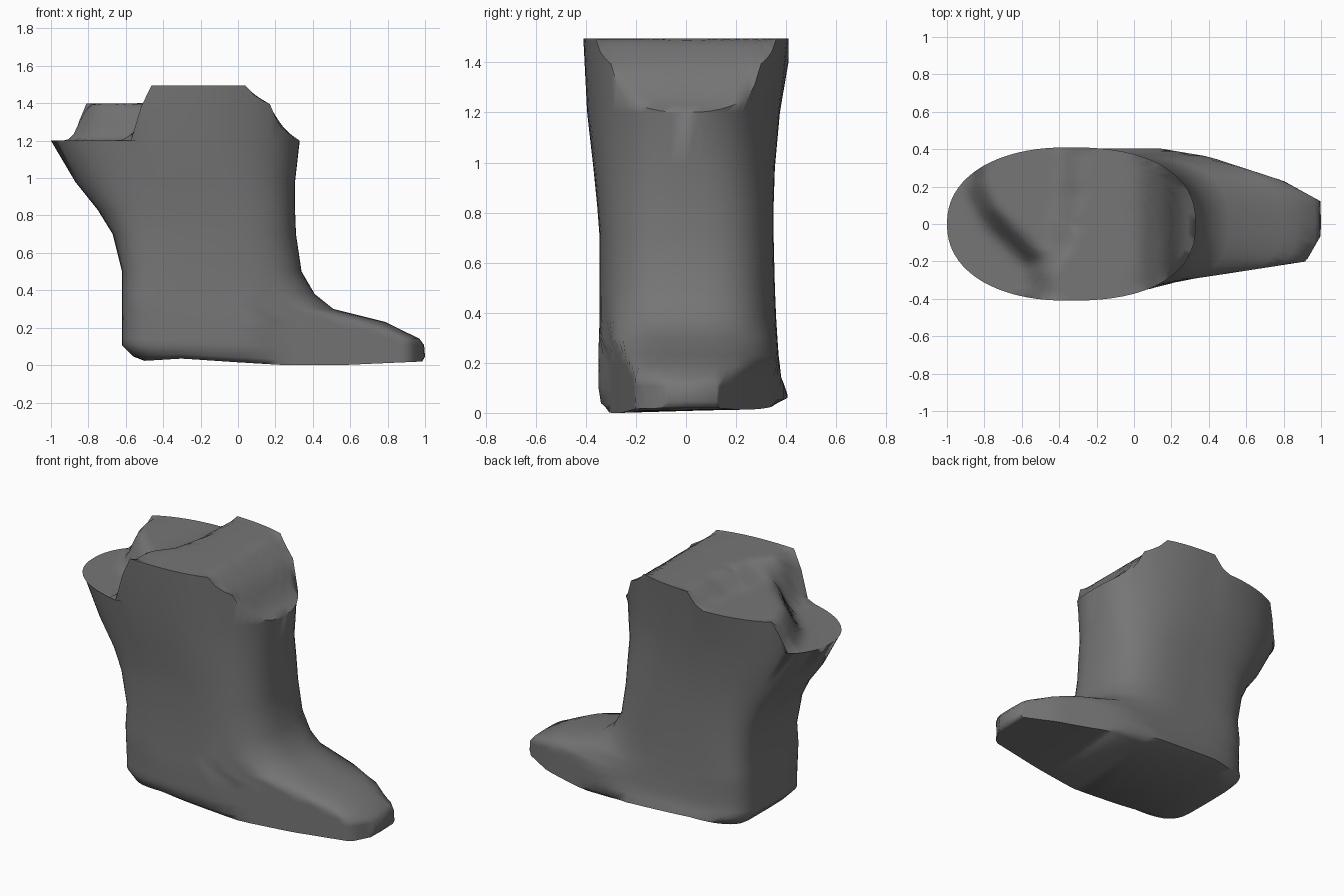
import bpy, bmesh
from math import cos, sin, pi

if "Cube" in bpy.data.objects:
    bpy.data.objects.remove(bpy.data.objects["Cube"])

N = 72        # points around each cross-section
CAP = 16      # concentric steps across the closed top


def lerp(pts, x):
    """Piecewise-linear lookup."""
    if x <= pts[0][0]:
        return pts[0][1]
    for (a, p), (b, q) in zip(pts, pts[1:]):
        if x <= b:
            return p + (q - p) * (x - a) / (b - a)
    return pts[-1][1]


def step(x, a, b):
    t = min(1, max(0, (x - a) / (b - a)))
    return t * t * (3 - 2 * t)


# Plan outline of the foot, tapering to a blunt toe
FOOT_NEAR = [(0.05, -0.36), (0.2, -0.31), (0.5, -0.265), (0.92, -0.2), (1, -0.06)]
FOOT_FAR = [(0.1, 0.41), (0.4, 0.36), (0.8, 0.23), (1, 0.12)]


def outline(x0, x1, y0, y1, cx, nf, nb):
    """Rounded section: nf / nb set how square the toe and heel ends are."""
    pts = []
    for i in range(N):
        t = 2 * pi * i / N
        c = cos(t)
        x = cx + c * ((x1 - cx) if c > 0 else (cx - x0))
        n = nf if c > 0 else nb
        w = max(0, 1 - abs(c) ** n) ** (1 / n)
        if abs(sin(t)) < 1e-6:
            w = 0
        if sin(t) >= 0:
            y = min(y1 * w, lerp(FOOT_FAR, x)) if x > 0.1 else y1 * w
        else:
            y = max(y0 * w, lerp(FOOT_NEAR, x)) if x > 0.05 else y0 * w
        pts.append((x, y))
    return pts


# Slouched top: high flat saddle, front dip, half-height fold and low back
FRONT = [(0.04, 1.495), (0.1, 1.43), (0.18, 1.39), (0.22, 1.27), (0.33, 1.2)]
VALLEY = [(-0.84, 0.2), (-0.78, 0.06), (-0.52, -0.2)]
SADDLE = [(-0.41, -0.5), (-0.25, -0.45), (-0.12, -0.3), (0.16, -0.24), (0.42, -0.32)]


def top_height(x, y):
    if x > 0.04:
        return lerp(FRONT, x)
    edge = lerp(SADDLE, y)
    ramp = 0.05 + 0.15 * step(y, -0.4, -0.1) * step(-y, -0.42, -0.15)
    fold = step(x, -0.89, -0.81) * step(y - lerp(VALLEY, x), -0.08, 0.06)
    low = 1.2 + 0.2 * fold
    return low + (1.495 - low) * step(x, edge - ramp, edge)


# Levels: z, back, front, near, far, widest x, front squareness, back squareness
LEVELS = [
    (0.00, -0.50, 0.985, -0.31, 0.34, 0.05, 6, 4),
    (0.03, -0.56, 1.00, -0.34, 0.405, 0.05, 6, 5),
    (0.10, -0.62, 0.995, -0.35, 0.39, 0.05, 4.5, 5),
    (0.14, -0.62, 0.97, -0.35, 0.38, 0.05, 3.4, 5),
    (0.19, -0.62, 0.87, -0.35, 0.375, 0.02, 2.9, 5),
    (0.23, -0.62, 0.79, -0.35, 0.37, 0.0, 2.6, 5),
    (0.30, -0.62, 0.51, -0.348, 0.365, -0.1, 2.7, 5),
    (0.38, -0.62, 0.41, -0.345, 0.36, -0.15, 2.8, 5),
    (0.50, -0.62, 0.34, -0.345, 0.355, -0.15, 2.9, 4.5),
    (0.70, -0.67, 0.31, -0.345, 0.35, -0.18, 2.9, 4),
    (0.83, -0.75, 0.305, -0.355, 0.35, -0.2, 2.8, 3.2),
    (0.98, -0.87, 0.305, -0.37, 0.355, -0.28, 2.6, 2.6),
    (1.20, -1.00, 0.33, -0.395, 0.375, -0.35, 2.4, 2.2),
]

bm = bmesh.new()
rings = []

# Foot and shaft, with a slight rocker along the sole
SOLE = [(-0.55, 0.02), (-0.3, 0.035), (0, 0.015), (0.25, 0), (0.55, 0), (1, 0.02)]
for z, *shape in LEVELS:
    near_sole = max(0, 1 - z / 0.15)
    rings.append([bm.verts.new((x, y, z + near_sole * (lerp(SOLE, x) + 0.03 * step(y, 0.2, 0.4))))
                  for x, y in outline(*shape)])

# Wavy rim, then shrinking rings that close the top
rim = outline(-1.0, 0.33, -0.41, 0.41, -0.35, 2.4, 2.2)
for k in range(CAP):
    f = 1 - k / CAP
    ring = []
    for x, y in rim:
        px, py = -0.35 + (x + 0.35) * f, y * f
        ring.append(bm.verts.new((px, py, top_height(px, py))))
    rings.append(ring)

# Skin neighbouring rings, then close the sole and the middle of the top
for a, b in zip(rings, rings[1:]):
    for i in range(N):
        j = (i + 1) % N
        bm.faces.new((a[i], a[j], b[j], b[i]))
middle = bm.verts.new((-0.35, 0, top_height(-0.35, 0)))
for i in range(N):
    bm.faces.new((rings[-1][i], rings[-1][(i + 1) % N], middle))
for i in range(N // 2):
    quad = [rings[0][i], rings[0][i + 1], rings[0][-i - 1], rings[0][-i % N]]
    quad = list(dict.fromkeys(quad))
    if len(quad) > 2:
        bm.faces.new(quad)

# Soften the folds of the top
inner = [v for ring in rings[-CAP + 1:] for v in ring] + [middle]
for _ in range(2):
    bmesh.ops.smooth_vert(bm, verts=inner, factor=0.5, use_axis_z=True)

bmesh.ops.remove_doubles(bm, verts=bm.verts, dist=0.0005)
bmesh.ops.recalc_face_normals(bm, faces=bm.faces)
mesh = bpy.data.meshes.new("boot")
bm.to_mesh(mesh)
bm.free()

# Dark grey leather
leather = bpy.data.materials.new("dark_leather")
leather.diffuse_color = (0.18, 0.18, 0.18, 1)
leather.use_nodes = True
leather.node_tree.nodes["Principled BSDF"].inputs["Base Color"].default_value = leather.diffuse_color
mesh.materials.append(leather)

boot = bpy.data.objects.new("boot", mesh)
bpy.context.collection.objects.link(boot)
bpy.context.view_layer.objects.active = boot
boot.select_set(True)
bpy.ops.object.shade_smooth_by_angle(angle=1.1)
